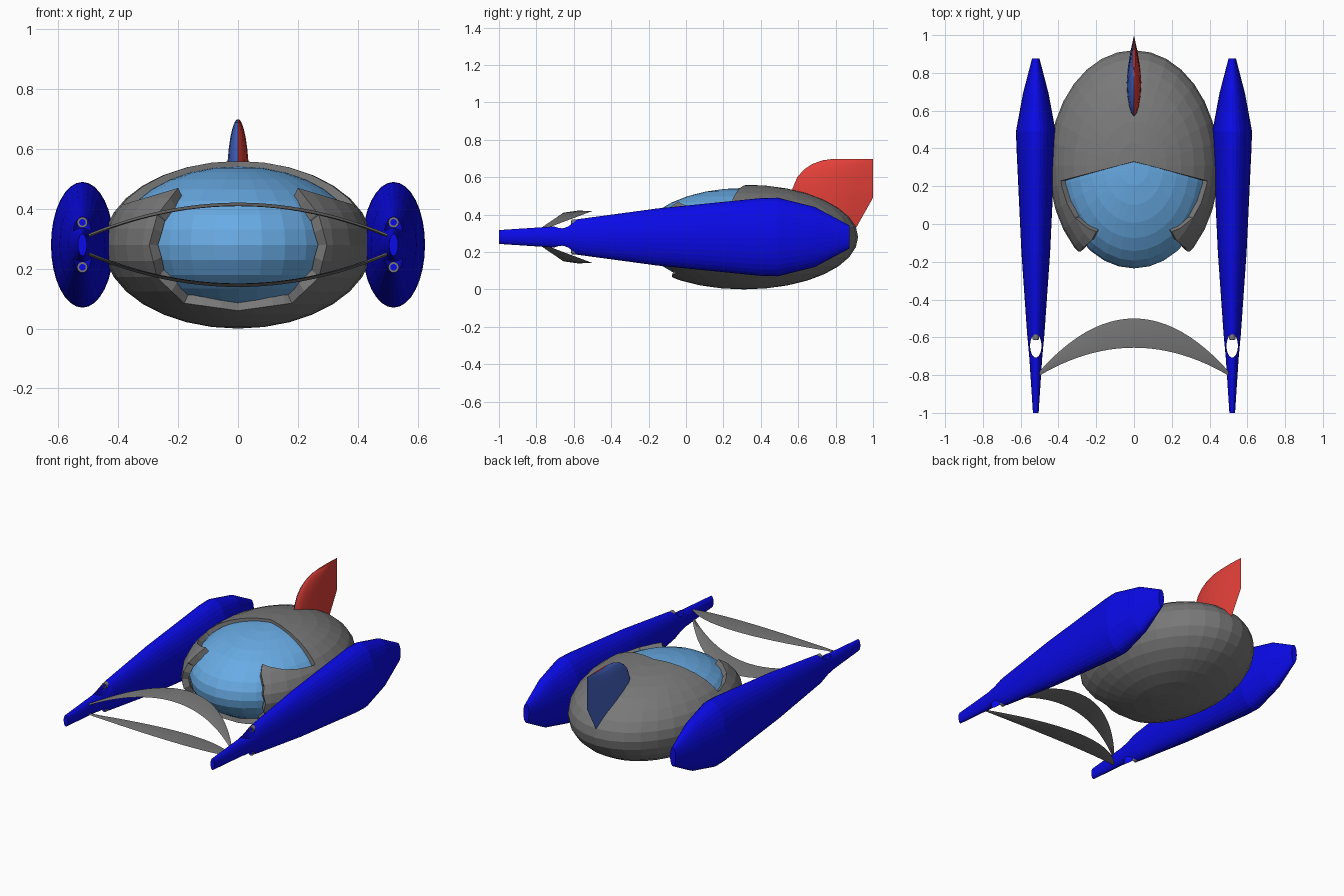
import bpy, bmesh, math
from mathutils import Vector, Matrix

if "Cube" in bpy.data.objects:
    bpy.data.objects.remove(bpy.data.objects["Cube"])

ZC = 0.28  # height of the craft's axis


def mat(name, r, g, b):
    m = bpy.data.materials.new(name)
    m.diffuse_color = (r, g, b, 1)
    m.use_nodes = True
    m.node_tree.nodes["Principled BSDF"].inputs["Base Color"].default_value = m.diffuse_color
    return m


GREY = mat("hull grey", 0.19, 0.19, 0.19)
BLUE = mat("deep blue", 0.003, 0.003, 0.80)
GLASS = mat("canopy light blue", 0.14, 0.41, 0.78)
RED = mat("fin red", 0.76, 0.05, 0.04)
FINBLUE = mat("fin blue", 0.06, 0.13, 0.55)


def make(name, bm, *mats):
    me = bpy.data.meshes.new(name)
    bm.to_mesh(me)
    bm.free()
    ob = bpy.data.objects.new(name, me)
    bpy.context.collection.objects.link(ob)
    for m in mats:
        me.materials.append(m)
    return ob


def ellipsoid(centre, radii):
    bm = bmesh.new()
    bmesh.ops.create_uvsphere(bm, u_segments=32, v_segments=16, radius=1,
                              matrix=Matrix.Translation(centre) @ Matrix.Diagonal((*radii, 1)))
    return bm


def loft(bm, rings, caps=True):
    rows = [[bm.verts.new(p) for p in ring] for ring in rings]
    n = len(rows[0])
    for a, b in zip(rows, rows[1:]):
        for i in range(n):
            bm.faces.new((a[i], a[(i + 1) % n], b[(i + 1) % n], b[i]))
    if caps:
        bm.faces.new(rows[0])
        bm.faces.new(rows[-1])
    bmesh.ops.recalc_face_normals(bm, faces=bm.faces)


def cylinder(r, depth, matrix, n=24):
    bm = bmesh.new()
    bmesh.ops.create_cone(bm, cap_ends=True, segments=n, radius1=r, radius2=r,
                          depth=depth, matrix=matrix)
    return bm


# Hull shell: half an ellipsoid, opening cut by planes, mirrored and thickened
bm = ellipsoid((0, 0.31, ZC), (0.45, 0.61, 0.28))


def cut(co, no, keep=lambda c: True, clear=False):
    fs = [f for f in bm.faces if keep(f.calc_center_median())]
    geom = set(fs)
    for f in fs:
        geom.update(f.verts)
        geom.update(f.edges)
    bmesh.ops.bisect_plane(bm, geom=list(geom), plane_co=co, plane_no=no,
                           clear_inner=clear, dist=1e-5)


cut((0, 0, 0), (1, 0, 0), clear=True)
cut((0, 0, 0.53), (0.3, 0, 1), lambda c: c.y < 0.45)
cut((0, 0.33, 0), (0.262, 1, 0), lambda c: c.z > 0.36)
outline = [(0, 0.06), (0.18, 0.085), (0.27, 0.17), (0.297, 0.28), (0.27, 0.38), (0.2, 0.47)]
planes = []
for (x0, z0), (x1, z1) in zip(outline, outline[1:]):
    planes.append((Vector((x0, 0, z0)), Vector((z1 - z0, 0, x0 - x1))))
for co, no in planes:
    cut(co, no, lambda c: c.y < 0.2 and c.x < 0.36)


def in_opening(c):
    if c.z + 0.3 * c.x > 0.53 and c.y < 0.33 - 0.262 * c.x:
        return True
    return (c.y < 0.2 and c.z + 0.3 * c.x <= 0.53
            and all((c - co).dot(no) < 0 for co, no in planes))


gone = [f for f in bm.faces if in_opening(f.calc_center_median())]
bmesh.ops.delete(bm, geom=gone, context='FACES')
hull = make("hull_shell", bm, GREY)
mod = hull.modifiers.new("mirror", 'MIRROR')
mod.use_clip = True
mod = hull.modifiers.new("wall", 'SOLIDIFY')
mod.thickness = 0.04
mod.offset = -1

# Canopy: slightly smaller ellipsoid showing through the opening
make("canopy", ellipsoid((0, 0.31, ZC), (0.412, 0.545, 0.262)), GLASS)

# Side pods with a vertical slot, each with two nozzles in the slot
STATIONS = [(-1, 0.015, 0.037), (-0.71, 0.034, 0.056), (-0.58, 0.046, 0.095),
            (-0.15, 0.076, 0.153), (0.4, 0.102, 0.208), (0.49, 0.105, 0.21),
            (0.69, 0.068, 0.16), (0.875, 0.02, 0.061)]
ALONG_Y = Matrix.Rotation(math.pi / 2, 4, 'X')
for side, sx in (("left", -0.52), ("right", 0.52)):
    bm = bmesh.new()
    loft(bm, [[(sx + hx * math.cos(a), y, ZC + hz * math.sin(a))
               for a in (2 * math.pi * i / 32 for i in range(32))]
              for y, hx, hz in STATIONS])
    pod = make(side + "_pod", bm, BLUE)
    slot = make(side + "_slot_cutter",
                cylinder(1, 1, Matrix.Translation((sx, -0.645, ZC)) @ Matrix.Diagonal((0.03, 0.062, 1, 1))),
                BLUE)
    slot.hide_render = True
    slot.hide_set(True)
    mod = pod.modifiers.new("slot", 'BOOLEAN')
    mod.operation = 'DIFFERENCE'
    mod.solver = 'EXACT'
    mod.object = slot
    for level, dz in (("upper", 0.075), ("lower", -0.075)):
        at = Vector((sx, -0.582, ZC + dz))
        make(f"{side}_{level}_nozzle", cylinder(0.018, 0.06, Matrix.Translation(at) @ ALONG_Y, 16), GREY)
        at.y = -0.613
        make(f"{side}_{level}_nozzle_face", cylinder(0.011, 0.004, Matrix.Translation(at) @ ALONG_Y, 16), BLUE)

# Curved front vanes joining the pods
for level, s in (("upper", 1), ("lower", -1)):
    bm = bmesh.new()
    rings = []
    for i in range(25):
        x = -0.505 + 1.01 * i / 24
        q = (x / 0.505) ** 2
        back, front = -0.5 - 0.285 * q, -0.655 - 0.15 * q
        z = ZC + s * (0.028 + 0.107 * (1 - q))
        mid = (back + front) / 2
        rings.append([(x, front, z - s * 0.005 * (1 - q)), (x, mid, z + 0.006),
                      (x, back, z + s * 0.004), (x, mid, z - 0.006)])
    loft(bm, rings)
    make(level + "_vane", bm, GREY)

# Tail fin: aerofoil sections stacked upward, red right half and blue left half
SECTION = [(0, 0), (0.04, 0.38), (0.12, 0.66), (0.25, 0.9), (0.42, 1), (0.6, 0.85), (0.8, 0.48), (1, 0)]
LEVELS = [(0.33, 0.60, 0.91), (0.49, 0.57, 1), (0.54, 0.57, 1), (0.6, 0.595, 1),
          (0.64, 0.63, 1), (0.67, 0.675, 1), (0.69, 0.73, 1), (0.698, 0.79, 1)]
rings = []
for z, lead, trail in LEVELS:
    w = 0.039 * math.sqrt(max(0.004, 1 - (max(0, z - 0.45) / 0.25) ** 2))
    right = [(w * h, lead + t * (trail - lead), z) for t, h in SECTION]
    rings.append(right + [(-x, y, zz) for x, y, zz in right[-2:0:-1]])
bm = bmesh.new()
loft(bm, rings)
for f in bm.faces:
    f.material_index = 1 if f.calc_center_median().x < -1e-5 else 0
fin = make("tail_fin", bm, RED, FINBLUE)

# Smooth the fin and vanes only
for name in ("tail_fin", "upper_vane", "lower_vane"):
    ob = bpy.data.objects[name]
    bpy.ops.object.select_all(action='DESELECT')
    ob.select_set(True)
    bpy.context.view_layer.objects.active = ob
    bpy.ops.object.shade_smooth_by_angle(angle=math.radians(35))
